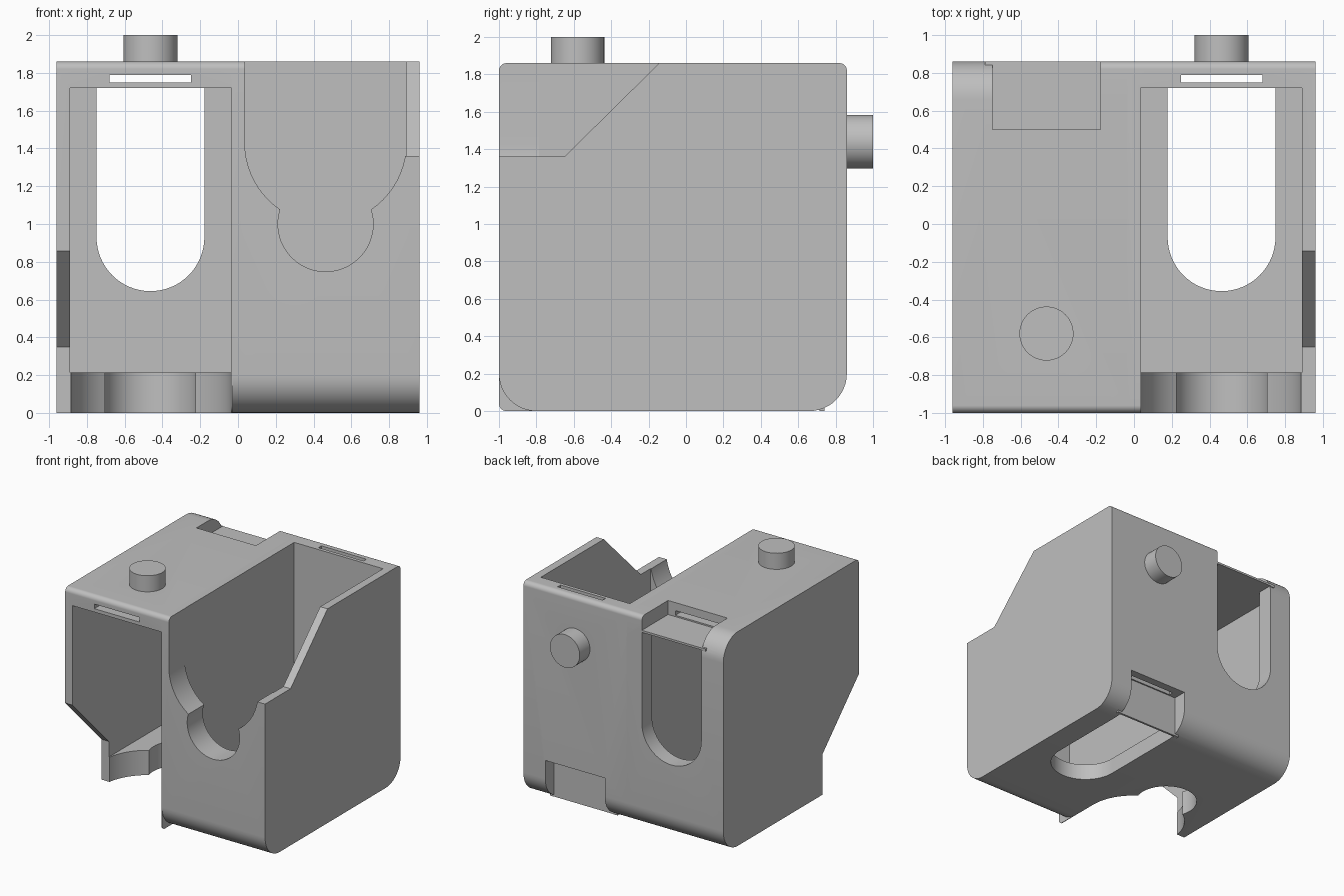
import bpy, bmesh, math
from mathutils import Matrix, Vector

old = bpy.data.objects.get("Cube")
if old:
    bpy.data.objects.remove(old, do_unlink=True)

grey = bpy.data.materials.new("plain_grey")
grey.use_nodes = True
COLOUR = (0.52, 0.52, 0.52, 1)
grey.diffuse_color = COLOUR
grey.node_tree.nodes["Principled BSDF"].inputs["Base Color"].default_value = COLOUR

MID = 0.4635   # centre line of one compartment


def prism(name, outline, axis, start, end):
    """Extrude a 2D outline along an axis."""
    place = {"x": lambda u, v, w: (w, u, v),
             "y": lambda u, v, w: (u, w, v),
             "z": lambda u, v, w: (u, v, w)}[axis]
    bm = bmesh.new()
    face = bm.faces.new([bm.verts.new(place(u, v, start)) for u, v in outline])
    top = bmesh.ops.extrude_face_region(bm, geom=[face])["geom"]
    shift = Vector(place(0, 0, end - start))
    bmesh.ops.translate(bm, vec=shift, verts=[g for g in top if isinstance(g, bmesh.types.BMVert)])
    bmesh.ops.recalc_face_normals(bm, faces=bm.faces)
    mesh = bpy.data.meshes.new(name)
    bm.to_mesh(mesh)
    bm.free()
    mesh.materials.append(grey)
    ob = bpy.data.objects.new(name, mesh)
    bpy.context.collection.objects.link(ob)
    return ob


def rect(u0, u1, v0, v1):
    return [(u0, v0), (u1, v0), (u1, v1), (u0, v1)]


def arc(cu, cv, r, a0, a1, n):
    angles = [math.radians(a0 + (a1 - a0) * i / n) for i in range(n + 1)]
    return [(cu + r * math.cos(a), cv + r * math.sin(a)) for a in angles]


def circle(cu, cv, r):
    return arc(cu, cv, r, 0, 360, 48)[:-1]


def rounded(u0, u1, v0, v1, radii):
    """Rectangle with a radius per corner, counter-clockwise from lower left."""
    pts = []
    for i, r in enumerate(radii):
        cu = u0 + r if i in (0, 3) else u1 - r
        cv = v0 + r if i in (0, 1) else v1 - r
        pts += arc(cu, cv, r, 180 + 90 * i, 270 + 90 * i, 12)
    return pts


def u_shape(half, low, high):
    """Channel with a half-round lower end centred at height low."""
    return arc(MID, low, half, 180, 360, 32) + [(MID + half, high), (MID - half, high)]


def combine(ob, other, operation):
    mod = ob.modifiers.new("combine", "BOOLEAN")
    mod.object, mod.operation, mod.solver = other, operation, "EXACT"
    bpy.context.view_layer.update()
    deps = bpy.context.evaluated_depsgraph_get()
    mesh = bpy.data.meshes.new_from_object(ob.evaluated_get(deps))
    ob.modifiers.clear()
    ob.data = mesh
    bpy.data.objects.remove(other, do_unlink=True)


def compartment(name, inner_x, square_corner):
    body = prism(name, rounded(-1, 0.86, 0, 1.86, (0.2, 0.2, 0.04, 0.04)), "x", inner_x, 0.96)
    adds = [
        prism("latch_plate", rect(0.715, 0.74, 0, 0.36), "x", 0.14, 0.79),
        prism("peg", circle(MID, 1.44, 0.143), "y", 0.8, 1.0),
    ]
    if square_corner:
        adds.append(prism("corner", rounded(0.5, 0.86, 0, 0.4, (0.04,) * 4), "x", inner_x, 0.184))
    cuts = [
        prism("cavity", rect(0.035, 0.89, -0.785, 0.72), "z", 0.14, 2.1),
        prism("front_notch", u_shape(0.4275, 1.43, 2.1), "y", -1.1, -0.7),
        prism("finger_hole", circle(MID, 1.0, 0.252), "y", -1.1, -0.7),
        prism("side_cut", [(-1.1, 1.36), (-0.65, 1.36), (0.1, 2.1), (-1.1, 2.1)], "x", 0.8, 1.1),
        prism("floor_window", u_shape(0.2855, -0.07, 0.72), "z", -0.1, 0.25),
        prism("latch_recess", rect(MID - 0.2855, MID + 0.2855, 0.738, 1.1), "z", -0.1, 0.36),
        prism("strap_slot", rect(MID - 0.216, MID + 0.216, 0.75, 0.79), "z", 0.2, 2.1),
    ]
    for part in adds:
        combine(body, part, "UNION")
    for part in cuts:
        combine(body, part, "DIFFERENCE")
    return body


# Top-opening compartment, including the shared divider
top_box = compartment("top_opening_compartment", -0.035, False)

# Front-opening compartment: mirrored and turned a quarter about x
front_box = compartment("front_opening_compartment", 0.03, True)
front_box.data.transform(Matrix(((-1, 0, 0, 0), (0, 0, -1, 0.86), (0, 1, 0, 1), (0, 0, 0, 1))))
front_box.data.flip_normals()

bpy.ops.object.select_all(action="DESELECT")
for ob in (top_box, front_box):
    ob.select_set(True)
    bpy.context.view_layer.objects.active = ob
bpy.ops.object.shade_smooth_by_angle(angle=math.radians(30))
